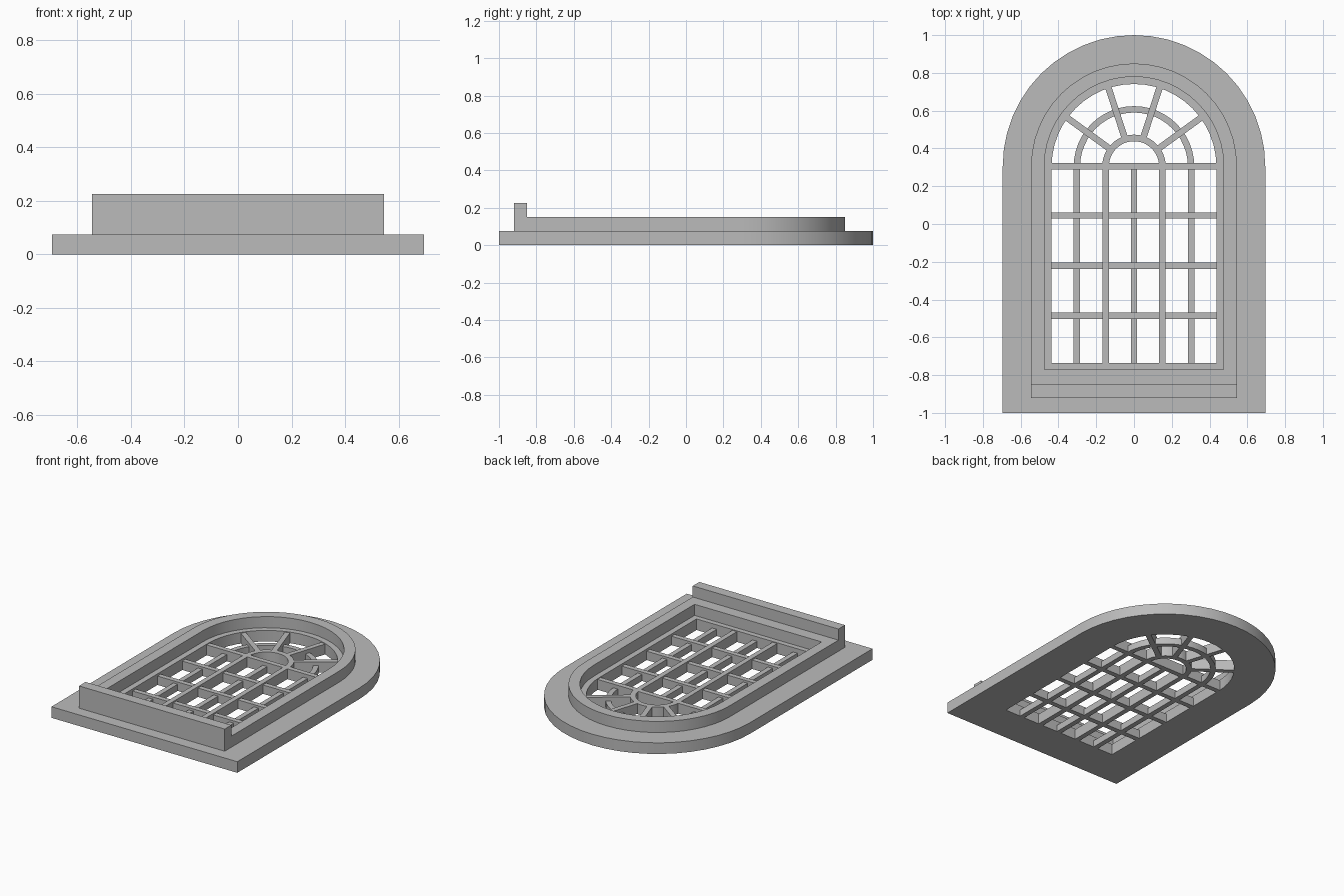
import bpy, bmesh
from math import pi, sin, cos, radians

if "Cube" in bpy.data.objects:
    bpy.data.objects.remove(bpy.data.objects["Cube"], do_unlink=True)

SPRING = 0.305   # height along y where the arches spring
SEGMENTS = 24

stone = bpy.data.materials.new("plain_grey")
stone.use_nodes = True
grey = (0.5, 0.5, 0.5, 1)
stone.diffuse_color = grey
stone.node_tree.nodes["Principled BSDF"].inputs["Base Color"].default_value = grey


def finish(bm, name, smooth=False):
    bmesh.ops.recalc_face_normals(bm, faces=bm.faces)
    mesh = bpy.data.meshes.new(name)
    bm.to_mesh(mesh)
    bm.free()
    mesh.materials.append(stone)
    obj = bpy.data.objects.new(name, mesh)
    bpy.context.collection.objects.link(obj)
    if smooth:
        bpy.ops.object.select_all(action='DESELECT')
        obj.select_set(True)
        bpy.context.view_layer.objects.active = obj
        bpy.ops.object.shade_smooth_by_angle(angle=radians(30))
    return obj


def half_circle(radius):
    return [(radius * cos(pi * i / SEGMENTS), SPRING + radius * sin(pi * i / SEGMENTS))
            for i in range(SEGMENTS + 1)]


def arch(half_width, bottom):
    return half_circle(half_width) + [(-half_width, bottom), (half_width, bottom)]


def band(name, outer, inner, z0, z1, closed=True):
    """Solid band between two matching outlines."""
    bm = bmesh.new()
    rings = [[bm.verts.new((x, y, z)) for x, y in line]
             for line, z in ((outer, z0), (outer, z1), (inner, z1), (inner, z0))]
    n = len(outer)
    for a, b in zip(rings, rings[1:] + rings[:1]):
        for i in range(n if closed else n - 1):
            j = (i + 1) % n
            bm.faces.new((a[i], a[j], b[j], b[i]))
    if not closed:
        for end in (0, -1):
            bm.faces.new([ring[end] for ring in rings])
    return finish(bm, name, True)


def box(name, x0, x1, y0, y1, z0, z1):
    bm = bmesh.new()
    bmesh.ops.create_cube(bm, size=1)
    for v in bm.verts:
        v.co = (x0 if v.co.x < 0 else x1, y0 if v.co.y < 0 else y1, z0 if v.co.z < 0 else z1)
    return finish(bm, name)


# Surround, raised moulding, recessed sash and sill
band("wall_surround", arch(0.695, -1), arch(0.475, -0.77), 0, 0.075)
band("raised_frame", arch(0.545, -0.92), arch(0.475, -0.77), 0.075, 0.15)
band("sash", arch(0.475, -0.77), arch(0.436, -0.735), 0, 0.075)
box("sill", -0.545, 0.545, -0.92, -0.85, 0.15, 0.225)

# Glazing bars: the main pair stands tallest, the others sit lower
HALF = 0.017
for x in (-0.15, 0.15):
    box("main_upright", x - HALF, x + HALF, -0.74, SPRING, 0, 0.07)
for x in (-0.302, 0, 0.302):
    box("thin_upright", x - HALF, x + HALF, -0.74, SPRING, 0, 0.045)
for y in (-0.485, -0.22, 0.045):
    box("cross_bar", -0.44, 0.44, y - HALF, y + HALF, 0, 0.06)
box("transom", -0.44, 0.44, SPRING - HALF, SPRING + HALF, 0, 0.07)

# Fanlight: two half rings and four spokes
band("inner_ring", half_circle(0.168), half_circle(0.133), 0, 0.07, False)
band("outer_ring", half_circle(0.319), half_circle(0.285), 0, 0.045, False)
for i in range(1, 5):
    spoke = box("spoke", 0.16, 0.445, -HALF, HALF, 0, 0.07)
    spoke.location.y = SPRING
    spoke.rotation_euler.z = i * pi / 5
